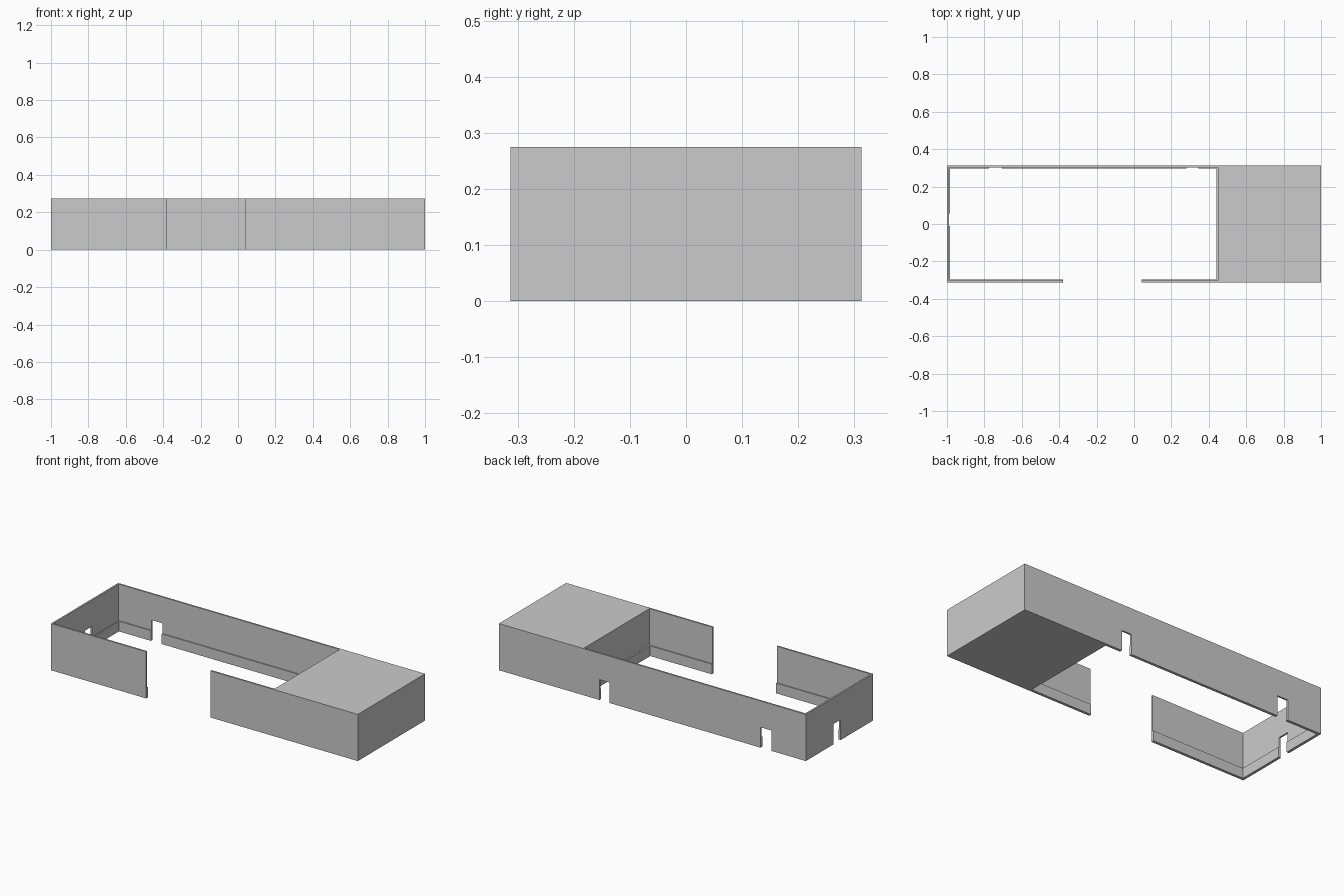
import bpy, bmesh
from mathutils import Vector

if "Cube" in bpy.data.objects:
    bpy.data.objects.remove(bpy.data.objects["Cube"])

X0, X1, XB = -1.0, 1.0, 0.45      # outer ends and start of the solid block
Y = 0.313                         # half depth
H = 0.275                         # wall height
T = 0.010                         # wall thickness
B, BH = 0.006, 0.06               # skirting thickness and height
DH = 0.12                         # doorway height


def make(name, bm):
    bmesh.ops.recalc_face_normals(bm, faces=bm.faces)
    me = bpy.data.meshes.new(name)
    bm.to_mesh(me)
    bm.free()
    ob = bpy.data.objects.new(name, me)
    bpy.context.collection.objects.link(ob)
    return ob


def box(name, x0, x1, y0, y1, z0, z1):
    bm = bmesh.new()
    bmesh.ops.create_cube(bm, size=1)
    for v in bm.verts:
        v.co = Vector(((x0 + x1) / 2 + v.co.x * (x1 - x0),
                       (y0 + y1) / 2 + v.co.y * (y1 - y0),
                       (z0 + z1) / 2 + v.co.z * (z1 - z0)))
    return make(name, bm)


def wall(name, axis, a, b, base, inward, doors=()):
    """Wall along an axis with doorway notches, plus skirting between doors."""
    def place(s, d, z):
        return Vector((s, d, z)) if axis == 'x' else Vector((d, s, z))

    # Wall profile with notches, extruded through its thickness
    pts = [(a, 0)]
    for d0, d1 in doors:
        pts += [(d0, 0), (d0, DH), (d1, DH), (d1, 0)]
    pts += [(b, 0), (b, H), (a, H)]
    bm = bmesh.new()
    face = bm.faces.new([bm.verts.new(place(s, base, z)) for s, z in pts])
    ext = bmesh.ops.extrude_face_region(bm, geom=[face])
    verts = [g for g in ext["geom"] if isinstance(g, bmesh.types.BMVert)]
    bmesh.ops.translate(bm, verts=verts, vec=place(0, inward * T, 0))
    make(name, bm)

    # Skirting pieces, interrupted at each doorway
    stops = [a] + [e for d in doors for e in d] + [b]
    d0, d1 = sorted((base + inward * T, base + inward * (T + B)))
    for i in range(0, len(stops), 2):
        s0, s1 = stops[i], stops[i + 1]
        dims = (s0, s1, d0, d1) if axis == 'x' else (d0, d1, s0, s1)
        box(f"{name}_skirting_{i // 2 + 1}", *dims, 0, BH)


# Solid block with its skirting on the room side
box("solid_block", XB, X1, -Y, Y, 0, H)
box("block_skirting", XB - B - 0.003, XB, -Y + T, Y - T, 0, BH)

# Room walls
wall("back_wall", 'x', X0, XB, Y, -1, [(-0.775, -0.705), (0.28, 0.345)])
wall("left_wall", 'y', -Y + T, Y - T, X0, 1, [(-0.012, 0.055)])
wall("front_wall_left", 'x', X0, -0.38, -Y, 1)
wall("front_wall_right", 'x', 0.04, XB, -Y, 1)
